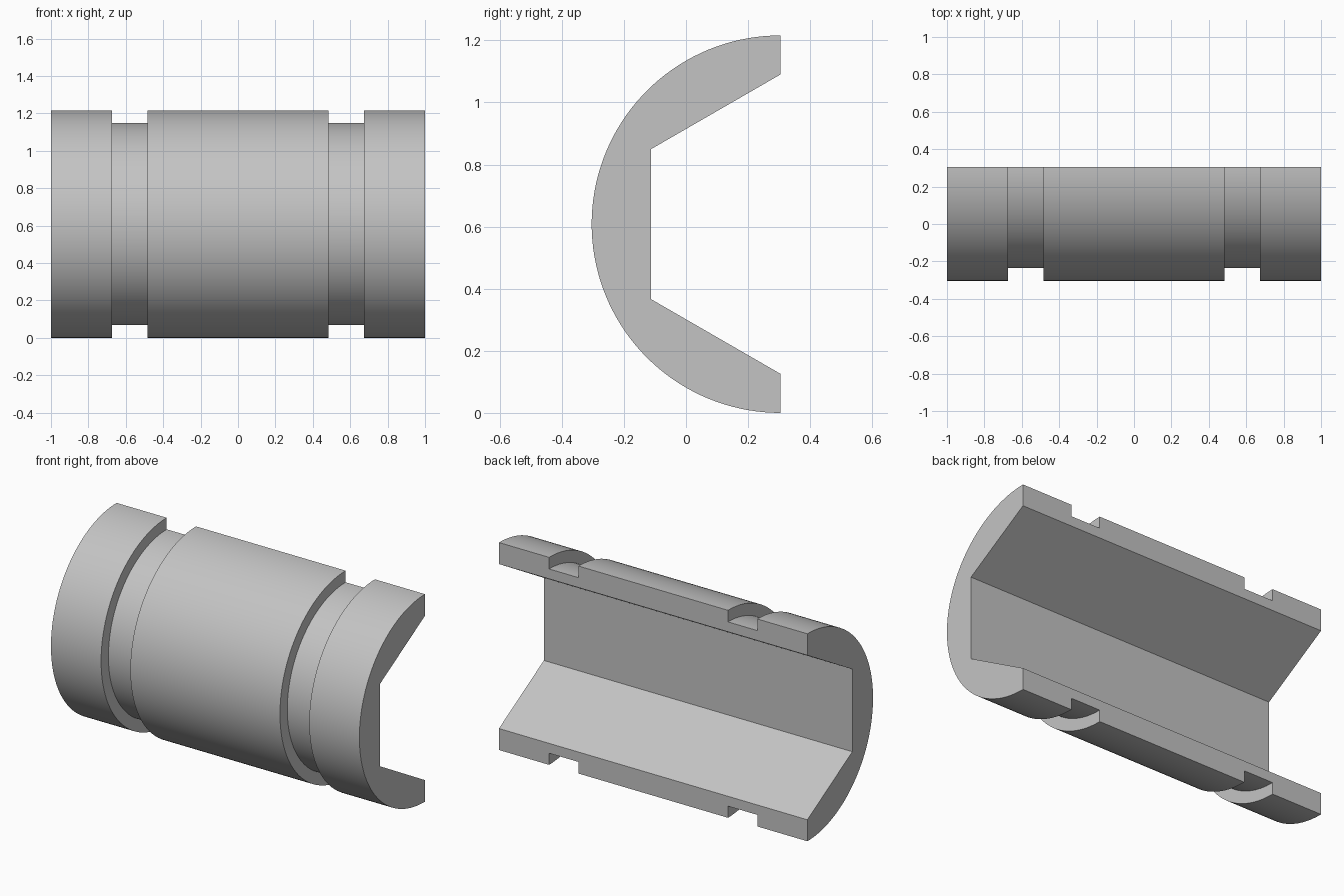
import bpy
import bmesh
from math import sin, cos, pi, radians

cube = bpy.data.objects.get("Cube")
if cube:
    bpy.data.objects.remove(cube)

RADIUS = 0.608          # outer radius of the half shell
GROOVE = 0.54           # radius at the bottom of the grooves
BACK_Y = RADIUS / 2     # flat split plane, holding the axis
AXIS_Z = RADIUS
SEGMENTS = 72

# Flat grey finish
grey = bpy.data.materials.new("plain grey")
grey.use_nodes = True
colour = (0.55, 0.55, 0.55, 1)
grey.diffuse_color = colour
grey.node_tree.nodes["Principled BSDF"].inputs["Base Color"].default_value = colour

# Outer outline along the axis: mirrored half with one square groove
half = [(0.485, RADIUS), (0.485, GROOVE), (0.675, GROOVE), (0.675, RADIUS), (1, RADIUS)]
outline = [(-x, r) for x, r in reversed(half)] + half

# Half hexagon bore, from top to bottom
bore = [(BACK_Y, 1.09), (-0.112, 0.85), (-0.112, 0.366), (BACK_Y, 0.126)]

bm = bmesh.new()

# Grooved outer surface, swept half a turn from top to bottom
rings = []
for x, r in outline:
    angles = [pi * i / SEGMENTS for i in range(SEGMENTS + 1)]
    rings.append([bm.verts.new((x, BACK_Y - r * sin(a), AXIS_Z + r * cos(a))) for a in angles])
for a, b in zip(rings, rings[1:]):
    for i in range(SEGMENTS):
        bm.faces.new((a[i], a[i + 1], b[i + 1], b[i]))

# Bore walls
left, right = ([bm.verts.new((x, y, z)) for y, z in bore] for x in (-1, 1))
for i in range(len(bore) - 1):
    bm.faces.new((left[i], left[i + 1], right[i + 1], right[i]))

# End faces
for ring, inner in ((rings[0], left), (rings[-1], right)):
    bm.faces.new(ring + inner[::-1])

# Flat split faces along the top and bottom edges
for k in (0, -1):
    bm.faces.new([ring[k] for ring in rings] + [right[k], left[k]])

bmesh.ops.recalc_face_normals(bm, faces=bm.faces)
mesh = bpy.data.meshes.new("half_shell")
bm.to_mesh(mesh)
bm.free()
mesh.materials.append(grey)

shell = bpy.data.objects.new("half_shell", mesh)
bpy.context.collection.objects.link(shell)
bpy.ops.object.select_all(action="DESELECT")
shell.select_set(True)
bpy.context.view_layer.objects.active = shell
bpy.ops.object.shade_smooth_by_angle(angle=radians(30))
